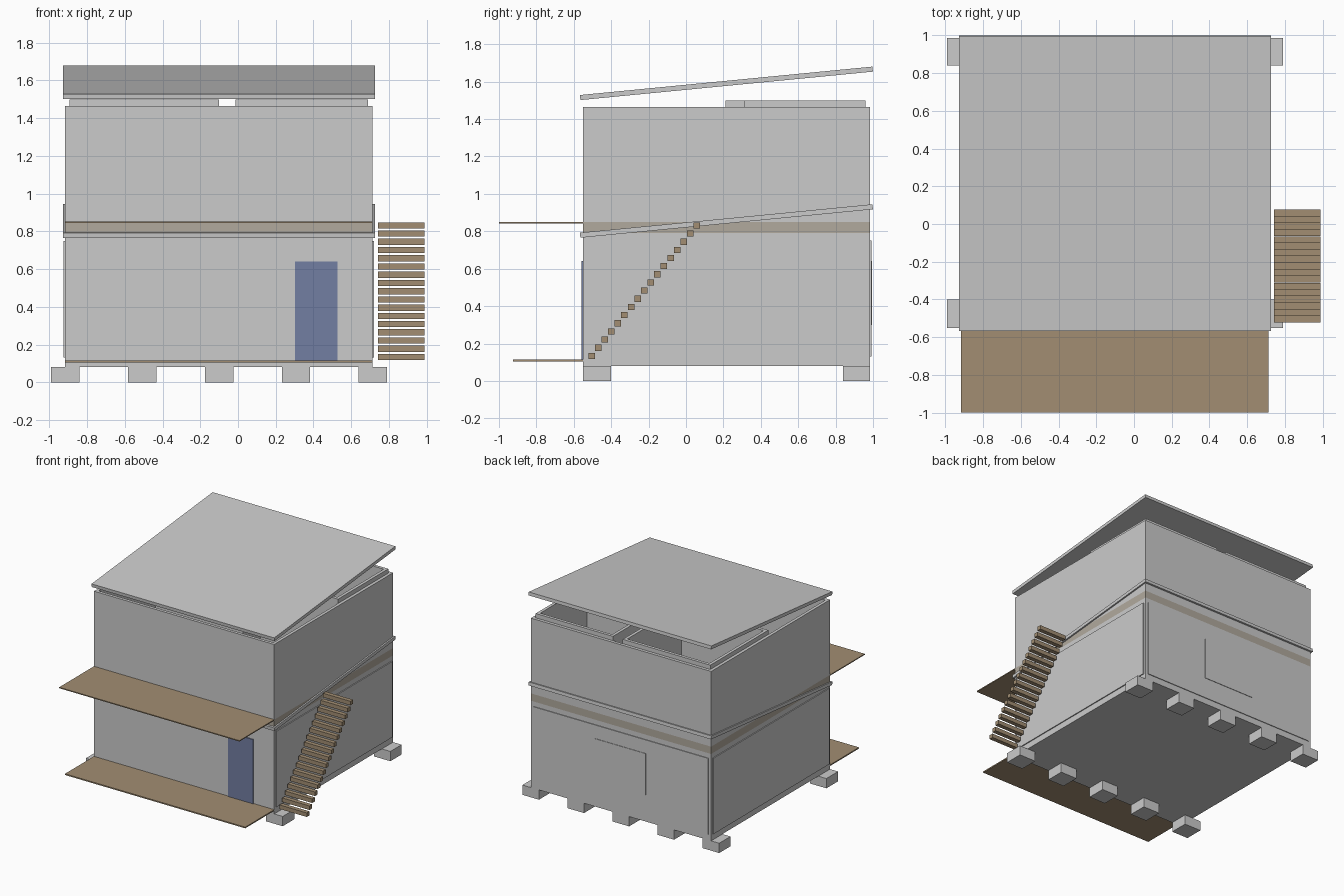
import bpy
from math import radians, cos

if "Cube" in bpy.data.objects:
    bpy.data.objects.remove(bpy.data.objects["Cube"])


def mat(name, c):
    m = bpy.data.materials.new(name)
    m.diffuse_color = (*c, 1)
    m.use_nodes = True
    m.node_tree.nodes["Principled BSDF"].inputs["Base Color"].default_value = m.diffuse_color
    return m


WOOD = mat("wood", (0.36, 0.27, 0.17))
PALE = mat("pale_wood", (0.44, 0.40, 0.34))
BLUE = mat("door_blue", (0.17, 0.21, 0.36))


def box(name, x, y, z, m=None, tilt=0):
    bpy.ops.mesh.primitive_cube_add(
        size=1, location=(sum(x) / 2, sum(y) / 2, sum(z) / 2), rotation=(tilt, 0, 0))
    o = bpy.context.object
    o.name = name
    o.scale = (x[1] - x[0], y[1] - y[0], z[1] - z[0])
    if m:
        o.data.materials.append(m)
    return o


def ring(name, x, y, z, t=0.025):
    """Four walls of an open-topped room."""
    box(name + "_wall_front", x, (y[0], y[0] + t), z)
    box(name + "_wall_back", x, (y[1] - t, y[1]), z)
    inner = (y[0] + t, y[1] - t)
    box(name + "_wall_left", (x[0], x[0] + t), inner, z)
    box(name + "_wall_right", (x[1] - t, x[1]), inner, z)


X, Y = (-0.917, 0.713), (-0.551, 0.985)

# foundation blocks
for i in range(5):
    cx = -0.915 + i * 0.4075
    for side, y in (("front", (-0.551, -0.40)), ("back", (0.84, 0.985))):
        box(f"foundation_block_{side}_{i}", (cx - 0.075, cx + 0.075), y, (0, 0.08))

# floors and front decks
box("lower_floor", X, Y, (0.08, 0.11))
box("upper_floor", X, Y, (0.79, 0.85), PALE)
box("lower_deck", X, (-0.925, -0.551), (0.105, 0.115), WOOD)
box("upper_deck", X, (-1.0, -0.551), (0.843, 0.851), WOOD)

# outer walls of both storeys
ring("lower_storey", X, Y, (0.11, 0.79))
ring("upper_storey", X, Y, (0.85, 1.465))

# inner rooms rising slightly above the upper walls
ring("left_room", (-0.892, -0.10), (0.21, 0.96), (0.85, 1.50))
ring("right_room", (-0.012, 0.688), (0.31, 0.96), (0.85, 1.50))

# cladding panels, door and back window
box("left_panel", (-0.925, -0.917), (-0.53, 0.965), (0.13, 0.75))
box("right_panel", (0.713, 0.721), (-0.53, 0.965), (0.13, 0.75))
box("back_panel", (-0.895, 0.69), (0.985, 0.991), (0.13, 0.75))
box("back_window", (-0.33, 0.13), (0.991, 0.995), (0.30, 0.64))
box("door", (0.302, 0.528), (-0.558, -0.551), (0.115, 0.64), BLUE)

# two identical sloping roofs
tilt = radians(5.55)
half = 0.782 / cos(tilt)
for name, z in (("lower_roof", 0.855), ("upper_roof", 1.591)):
    box(name, (-0.927, 0.725), (0.216 - half, 0.216 + half),
        (z - 0.0135, z + 0.0135), None, tilt)

# outside stair
for i in range(17):
    y, z = -0.505 + i * 0.0352, 0.134 + i * 0.0436
    box(f"stair_tread_{i}", (0.741, 0.988), (y - 0.0175, y + 0.0175),
        (z - 0.0165, z + 0.0165), WOOD)
